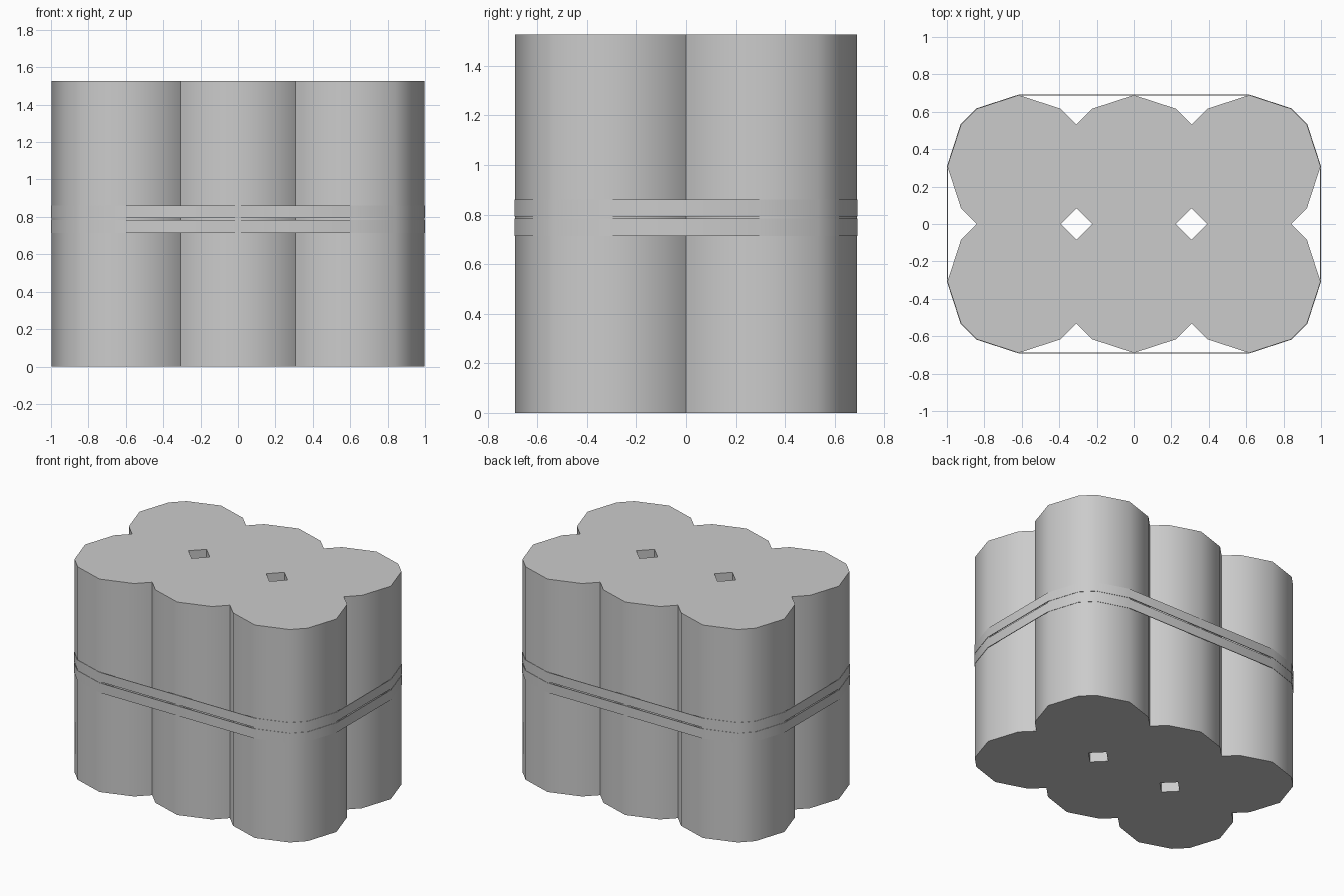
import bpy, bmesh
from math import cos, sin, radians

if "Cube" in bpy.data.objects:
    bpy.data.objects.remove(bpy.data.objects["Cube"])

R = 0.381                        # can radius
HALF = R * cos(radians(36))      # half the can spacing
H = 1.527
ANGLES = [q + a for q in (0, 90, 180, 270) for a in (0, 36, 54)]


def finish(bm, name):
    bmesh.ops.remove_doubles(bm, verts=bm.verts, dist=1e-4)
    bmesh.ops.recalc_face_normals(bm, faces=bm.faces)
    me = bpy.data.meshes.new(name)
    bm.to_mesh(me)
    bm.free()
    ob = bpy.data.objects.new(name, me)
    bpy.context.collection.objects.link(ob)
    bpy.ops.object.select_all(action='DESELECT')
    ob.select_set(True)
    bpy.context.view_layer.objects.active = ob
    bpy.ops.object.shade_smooth_by_angle(angle=radians(40))
    return ob


# Six fused cans: each cell drops the tip and wall that face a neighbour
bm = bmesh.new()
for i in (-1, 0, 1):
    for j in (-1, 1):
        cx, cy = 2 * HALF * i, HALF * j
        hidden = {0: i < 1, 90: j < 0, 180: i > -1, 270: j > 0}
        angs = [a for a in ANGLES if not hidden.get(a, False)]
        ring = [[bm.verts.new((cx + R * cos(radians(a)), cy + R * sin(radians(a)), z))
                 for a in angs] for z in (0, H)]
        bm.faces.new(ring[0][::-1])
        bm.faces.new(ring[1])
        n = len(angs)
        for k in range(n):
            m = (k + 1) % n
            if (angs[m] - angs[k]) % 360 == 72:   # open towards neighbour
                continue
            bm.faces.new((ring[0][k], ring[0][m], ring[1][m], ring[1][k]))
finish(bm, "fused_cans")


# Two thin bands wrapped around the whole pack
def band(name, z0, z1):
    r_out, r_in = R + 0.0025, R - 0.0025
    bm = bmesh.new()

    def loop(r, z):
        pts = []
        for q, sx, sy in ((0, 1, 1), (90, -1, 1), (180, -1, -1), (270, 1, -1)):
            for a in (0, 36, 54, 90):
                t = radians(q + a)
                pts.append(bm.verts.new((sx * 2 * HALF + r * cos(t),
                                         sy * HALF + r * sin(t), z)))
        return pts

    loops = [loop(r_out, z0), loop(r_out, z1), loop(r_in, z1), loop(r_in, z0)]
    for k in range(4):
        a, b = loops[k], loops[(k + 1) % 4]
        for i in range(len(a)):
            m = (i + 1) % len(a)
            bm.faces.new((a[i], a[m], b[m], b[i]))
    finish(bm, name)


band("lower_band", 0.714, 0.784)
band("upper_band", 0.793, 0.86)
